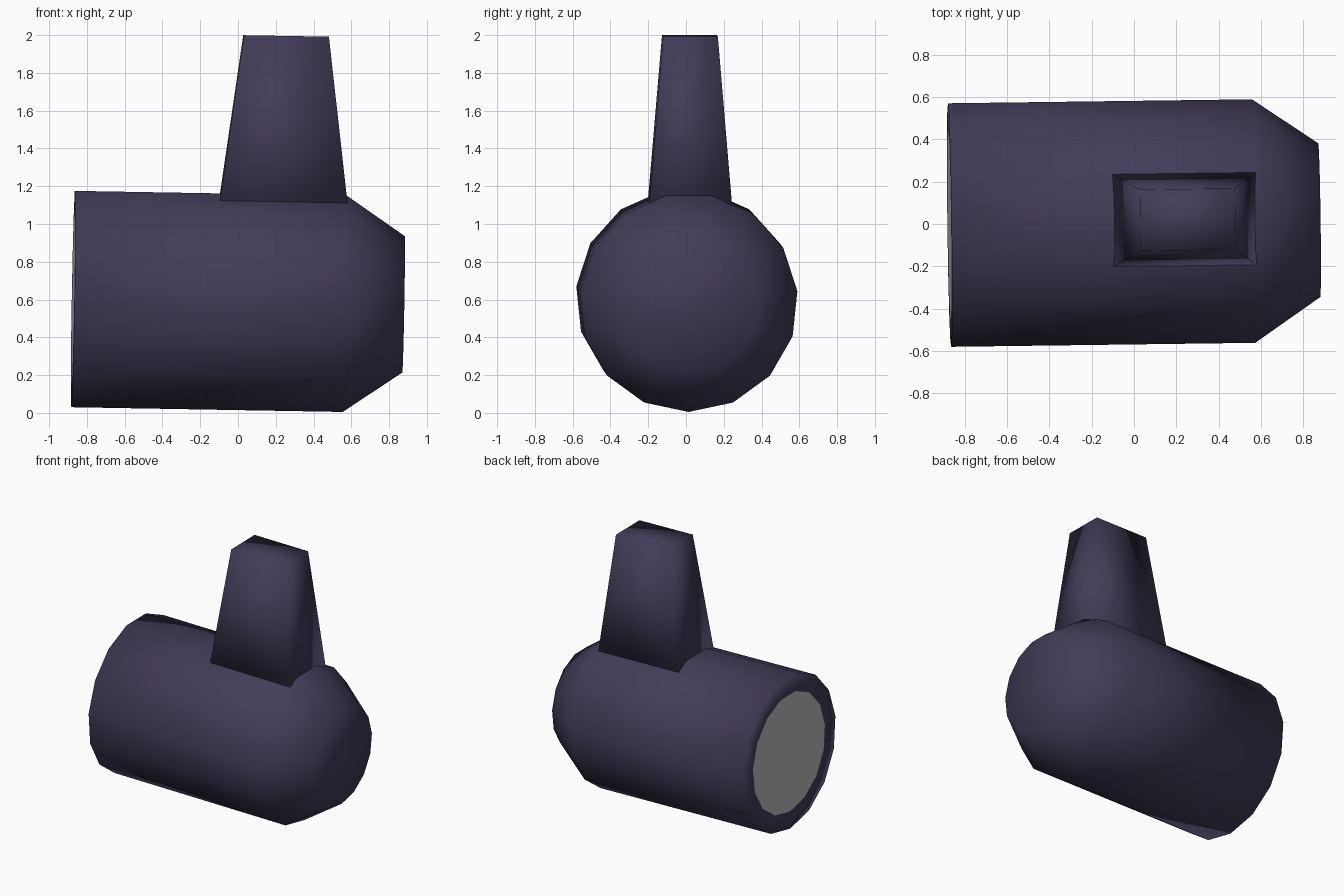
import bpy, math
from mathutils import Matrix

if "Cube" in bpy.data.objects:
    bpy.data.objects.remove(bpy.data.objects["Cube"])

SIDES = 15


def material(name, rgb):
    m = bpy.data.materials.new(name)
    m.diffuse_color = (*rgb, 1)
    m.use_nodes = True
    m.node_tree.nodes["Principled BSDF"].inputs["Base Color"].default_value = m.diffuse_color
    return m


purple = material("dark purple", (0.056, 0.044, 0.098))
grey = material("lens grey", (0.5, 0.5, 0.5))

# The whole model leans by about one degree; origin is the lens centre
frame = (Matrix.Translation((-0.8725, -0.005, 0.609))
         @ Matrix.Rotation(math.radians(0.75), 4, 'Z')
         @ Matrix.Rotation(math.radians(1.0), 4, 'Y'))


def loft(name, rings, mats):
    """Join rings of points with quads and close both ends."""
    n = len(rings[0])
    verts = [frame @ Matrix.Translation(p).translation for r in rings for p in r]
    faces = [tuple(reversed(range(n)))]
    for k in range(len(rings) - 1):
        for i in range(n):
            j = (i + 1) % n
            faces.append((k*n + i, k*n + j, (k+1)*n + j, (k+1)*n + i))
    faces.append(tuple(range((len(rings) - 1)*n, len(rings)*n)))
    me = bpy.data.meshes.new(name)
    me.from_pydata(verts, [], faces)
    for m in mats:
        me.materials.append(m)
    for p in me.polygons:
        p.use_smooth = True
    me.update()
    ob = bpy.data.objects.new(name, me)
    bpy.context.collection.objects.link(ob)
    return ob


def circle(x, r):
    angles = [-math.pi/2 + 2*math.pi*i/SIDES for i in range(SIDES)]
    return [(x, r*math.cos(a), r*math.sin(a)) for a in angles]


def rectangle(z, hx, hy, cx=1.103, cy=0.011):
    return [(cx + sx*hx, cy + sy*hy, z)
            for sx, sy in ((-1, -1), (1, -1), (1, 1), (-1, 1))]


# Barrel body with lens disc on the left and tapered right end
body = loft("lamp_body", [circle(0, 0.448), circle(0, 0.579),
                          circle(1.4375, 0.579), circle(1.749, 0.365)],
            [purple, grey])
body.data.polygons[0].material_index = 1

# Tapered mounting post sunk into the body
loft("mounting_post", [rectangle(0.43, 0.35, 0.226),
                       rectangle(1.406, 0.225, 0.145)], [purple])
